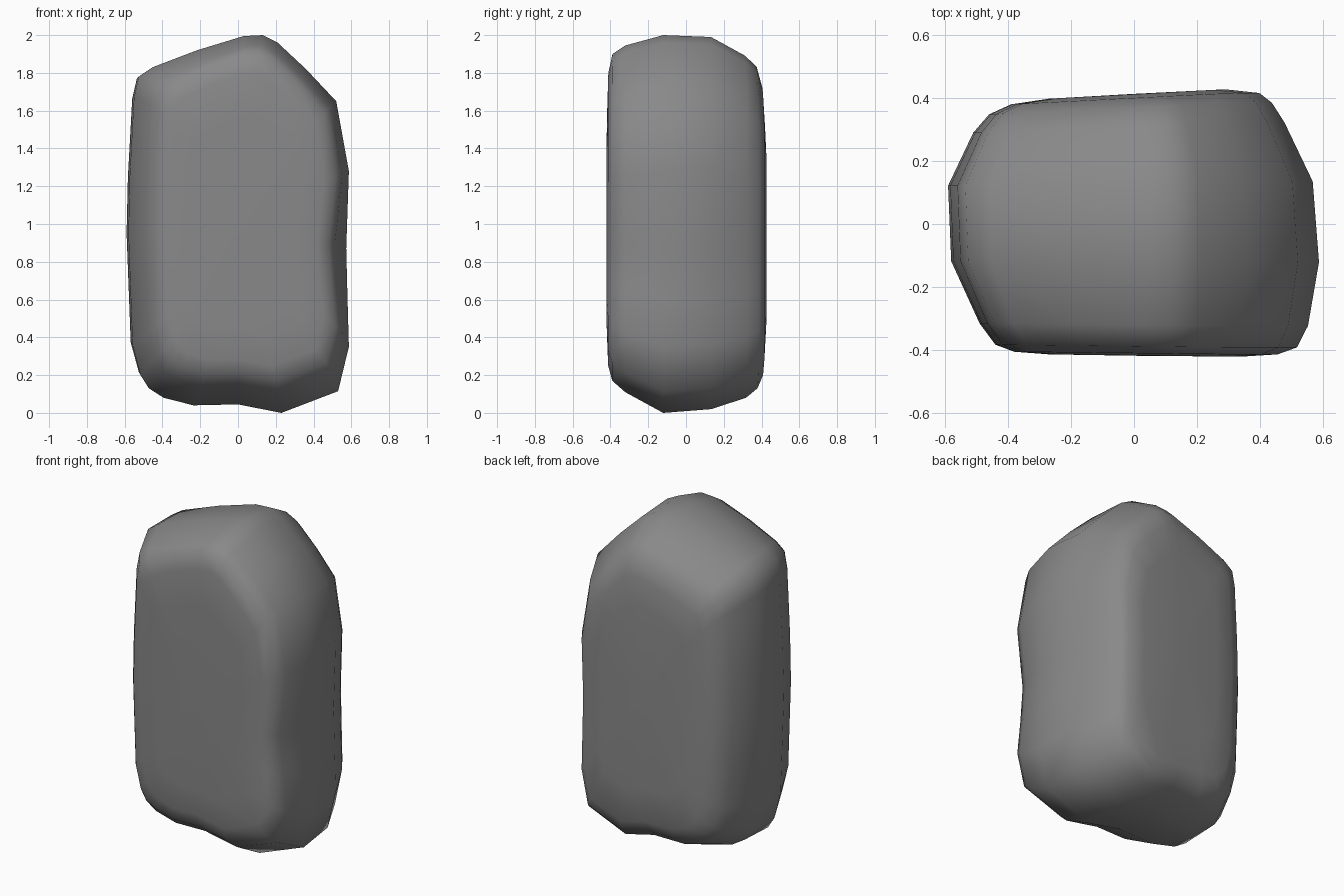
import bpy
import bmesh

if "Cube" in bpy.data.objects:
    bpy.data.objects.remove(bpy.data.objects["Cube"])

# Single stone colour
stone = bpy.data.materials.new("stone grey")
stone.use_nodes = True
grey = (0.25, 0.25, 0.25, 1)
stone.diffuse_color = grey
bsdf = stone.node_tree.nodes["Principled BSDF"]
bsdf.inputs["Base Color"].default_value = grey
bsdf.inputs["Roughness"].default_value = 0.9

# Widest outline of the boulder in x and z
outline = [
    (-0.24, 0.04), (0, 0.045), (0.23, 0), (0.53, 0.115), (0.587, 0.35),
    (0.58, 0.6), (0.573, 0.87), (0.587, 1.28), (0.52, 1.65), (0.36, 1.82),
    (0.21, 1.96), (0.13, 2), (0.03, 1.995), (-0.22, 1.92), (-0.46, 1.83),
    (-0.535, 1.78), (-0.56, 1.67), (-0.583, 1.25), (-0.59, 0.95),
    (-0.568, 0.36), (-0.525, 0.2), (-0.48, 0.13), (-0.4, 0.08),
]

# Depth, then how far the outline shrinks at left, right, top and bottom
layers = [
    (-0.417, 0.32, 0.24, 0.42, 0.42),
    (-0.41, 0.21, 0.13, 0.2, 0.25),
    (-0.388, 0.15, 0.07, 0.1, 0.17),
    (-0.32, 0.1, 0.035, 0.055, 0.11),
    (-0.12, 0.01, 0, 0, 0),
    (0.13, 0, 0.02, 0.01, 0.02),
    (0.31, 0.08, 0.11, 0.11, 0.08),
    (0.37, 0.13, 0.15, 0.17, 0.13),
    (0.4, 0.2, 0.19, 0.28, 0.2),
    (0.412, 0.32, 0.3, 0.45, 0.42),
]


def place(x, y, z, left, right, top, bottom):
    x *= 1 - (left if x < 0 else right) / 0.59
    z = 1 + (z - 1) * (1 - (top if z > 1 else bottom))
    # The back flares to one side and the front is nearly flat
    y *= 1 + (0.13 if y > 0 else 0.03) * max(-0.5, min(0.3, x))
    # Shallow waist on the left flank, in front
    if x > 0.3 and y < -0.2:
        x -= 0.03 * max(0, 1 - abs(z - 0.85) / 0.4)
    return x, y, z


# Loft the outline through the layers, then close front and back
bm = bmesh.new()
rings = [[bm.verts.new(place(x, y, z, *shrink)) for x, z in outline]
         for y, *shrink in layers]
count = len(outline)
for a, b in zip(rings, rings[1:]):
    for i in range(count):
        j = (i + 1) % count
        bm.faces.new((a[i], a[j], b[j], b[i]))
for ring, y in ((rings[0], -0.418), (rings[-1], 0.413)):
    centre = bm.verts.new((0, y, 1))
    for i in range(count):
        bm.faces.new((ring[i], ring[(i + 1) % count], centre))
bmesh.ops.recalc_face_normals(bm, faces=bm.faces)

mesh = bpy.data.meshes.new("boulder")
bm.to_mesh(mesh)
bm.free()
mesh.materials.append(stone)
boulder = bpy.data.objects.new("boulder", mesh)
bpy.context.collection.objects.link(boulder)
for polygon in mesh.polygons:
    polygon.use_smooth = True
